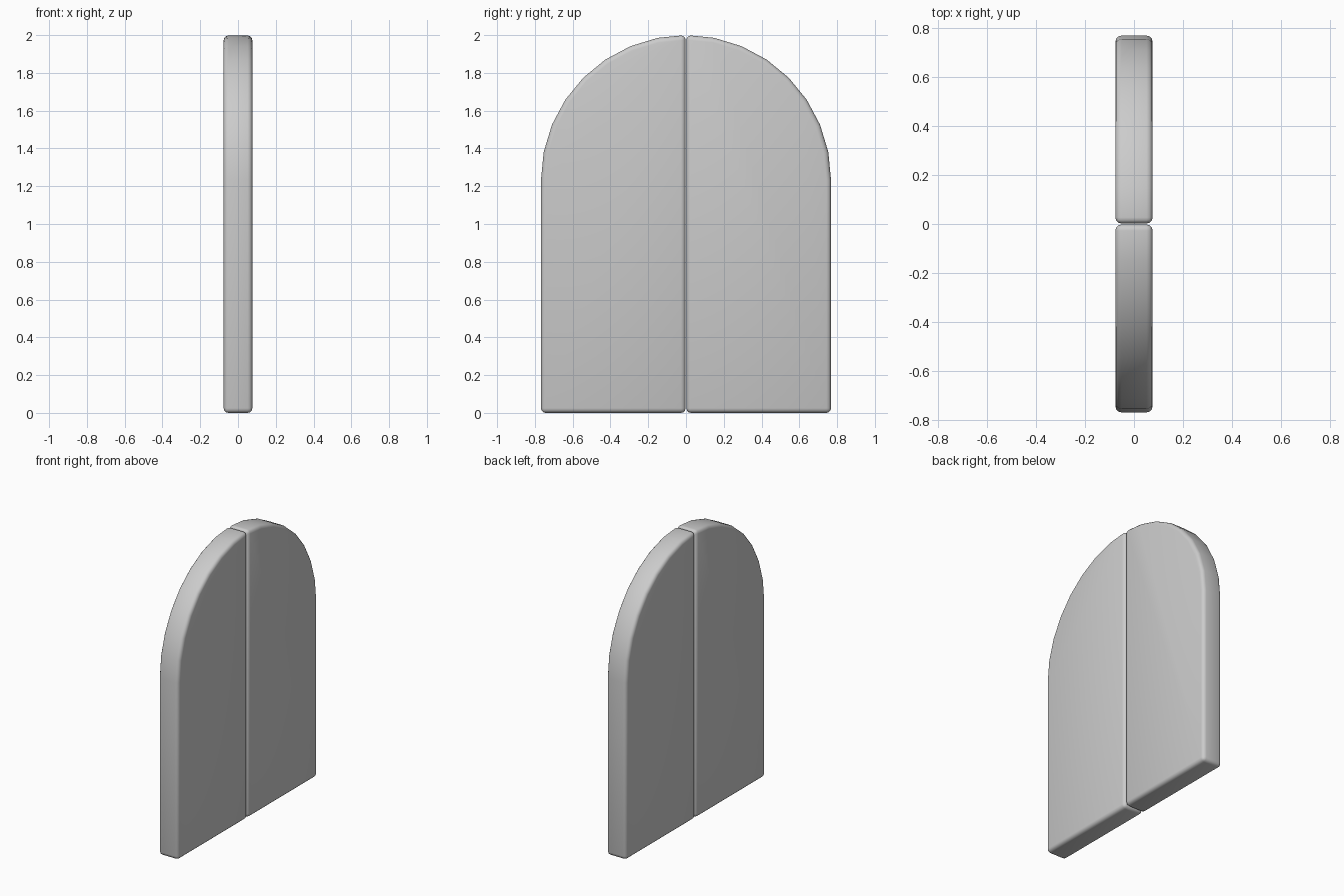
import bpy, bmesh
from math import sin, cos, pi

if "Cube" in bpy.data.objects:
    bpy.data.objects.remove(bpy.data.objects["Cube"])

HALF_T, GAP, R, SPRING = 0.076, 0.002, 0.768, 1.232


def door_leaf(name, side):
    # half-arch profile: straight jamb, then eight-step quarter arc
    prof = [(GAP, 0.0), (R, 0.0)]
    for i in range(9):
        a = pi / 2 * i / 8
        prof.append((max(GAP, R * cos(a)), SPRING + R * sin(a)))
    bm = bmesh.new()
    face = bm.faces.new([bm.verts.new((-HALF_T, side * y, z)) for y, z in prof])
    ext = bmesh.ops.extrude_face_region(bm, geom=[face])
    moved = [v for v in ext["geom"] if isinstance(v, bmesh.types.BMVert)]
    bmesh.ops.translate(bm, verts=moved, vec=(2 * HALF_T, 0, 0))
    bmesh.ops.recalc_face_normals(bm, faces=bm.faces)
    mesh = bpy.data.meshes.new(name)
    bm.to_mesh(mesh)
    bm.free()
    mesh.shade_smooth()
    obj = bpy.data.objects.new(name, mesh)
    bpy.context.collection.objects.link(obj)
    # softened edges
    bev = obj.modifiers.new("rounded_edges", 'BEVEL')
    bev.width = 0.025
    bev.segments = 3
    bev.limit_method = 'ANGLE'
    bev.angle_limit = pi / 6


# pair of door leaves meeting at the centre
door_leaf("right_door_leaf", 1)
door_leaf("left_door_leaf", -1)
